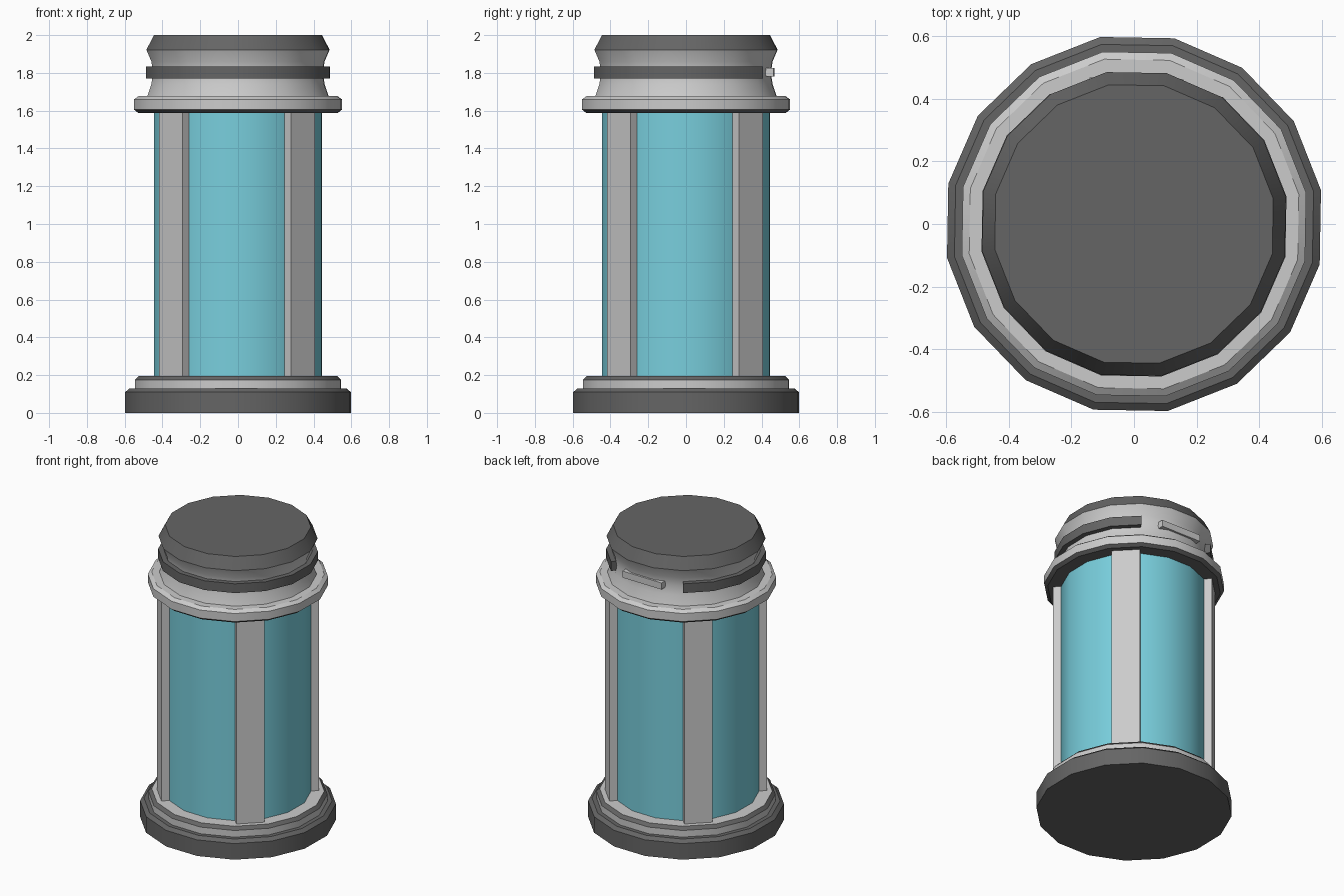
import bpy, math
from mathutils import Matrix

if "Cube" in bpy.data.objects:
    bpy.data.objects.remove(bpy.data.objects["Cube"])

SIDES = 16
STEP = 2 * math.pi / SIDES
PHASE = math.radians(10.25)      # every part shares this slight turn
TURN = math.radians(-1)


def material(name, rgb):
    m = bpy.data.materials.new(name)
    m.diffuse_color = (*rgb, 1)
    m.use_nodes = True
    m.node_tree.nodes["Principled BSDF"].inputs["Base Color"].default_value = m.diffuse_color
    return m


DARK = material("dark_grey", (0.13, 0.13, 0.13))
TEAL = material("teal_glass", (0.19, 0.62, 0.72))


def add_object(name, verts, faces, mat=None, smooth=True):
    me = bpy.data.meshes.new(name)
    me.from_pydata(verts, [], faces)
    me.update()
    ob = bpy.data.objects.new(name, me)
    bpy.context.collection.objects.link(ob)
    if mat:
        me.materials.append(mat)
    if smooth:
        bpy.ops.object.select_all(action='DESELECT')
        ob.select_set(True)
        bpy.context.view_layer.objects.active = ob
        bpy.ops.object.shade_smooth_by_angle(angle=math.radians(30))
    return ob


def lathe(name, profile, mat=None, start=0, steps=SIDES, bottom=False, top=False):
    """Turn an upward (radius, z) profile; a partial turn gets end caps."""
    full = steps == SIDES
    cols = steps if full else steps + 1
    n = len(profile)
    verts = []
    for i in range(cols):
        a = PHASE + (start + i) * STEP
        verts += [(r * math.cos(a), r * math.sin(a), z) for r, z in profile]
    faces = []
    for i in range(steps):
        j = (i + 1) % cols
        faces += [(i * n + k, j * n + k, j * n + k + 1, i * n + k + 1) for k in range(n - 1)]
    if bottom:
        faces.append([i * n for i in reversed(range(cols))])
    if top:
        faces.append([i * n + n - 1 for i in range(cols)])
    if not full:
        faces.append(list(range(n)))
        faces.append([steps * n + k for k in reversed(range(n))])
    return add_object(name, verts, faces, mat)


def box(name, x, y, z, angle):
    """Box given by its ranges, turned about the z axis."""
    v = [(a, b, c) for c in z for b in y for a in x]
    f = [(0, 2, 3, 1), (4, 5, 7, 6), (0, 1, 5, 4), (2, 6, 7, 3), (0, 4, 6, 2), (1, 3, 7, 5)]
    ob = add_object(name, v, f, smooth=False)
    ob.data.transform(Matrix.Rotation(angle, 4, 'Z'))
    return ob


# Foot and lower collar
lathe("foot", [(.607, 0), (.607, .11), (.583, .13), (.555, .13)], DARK, bottom=True)
lathe("lower_collar", [(.555, .13), (.555, .175)])
lathe("lower_collar_trim", [(.555, .175), (.535, .195)], DARK)
lathe("lower_collar_top", [(.535, .195), (.453, .195)])

# Glass body with four corner pillars, each covering one facet
lathe("glass_body", [(.453, .195), (.453, 1.588)], TEAL)
half = .453 * math.sin(STEP / 2)
apothem = .453 * math.cos(STEP / 2)
for i in range(4):
    box(f"pillar_{i + 1}", (-half, half), (apothem - .02, apothem + .05), (.195, 1.588),
        TURN + math.radians(45 + 90 * i))

# Upper collar
lathe("upper_collar_trim", [(.453, 1.588), (.537, 1.588), (.559, 1.605)], DARK)
lathe("upper_collar", [(.559, 1.605), (.559, 1.66), (.535, 1.677), (.488, 1.677)])

# Waisted neck, open band and the small catch in its gap
lathe("neck", [(.488, 1.677), (.466, 1.74), (.457, 1.80), (.466, 1.86), (.493, 1.922)])
lathe("neck_band", [(.45, 1.77), (.495, 1.77), (.495, 1.833), (.45, 1.833)], DARK,
      start=5, steps=13)
box("catch", (-.15, .15), (.38, .465), (1.78, 1.825), TURN)

# Lid
lathe("lid", [(.493, 1.922), (.452, 2.0)], DARK, top=True)
